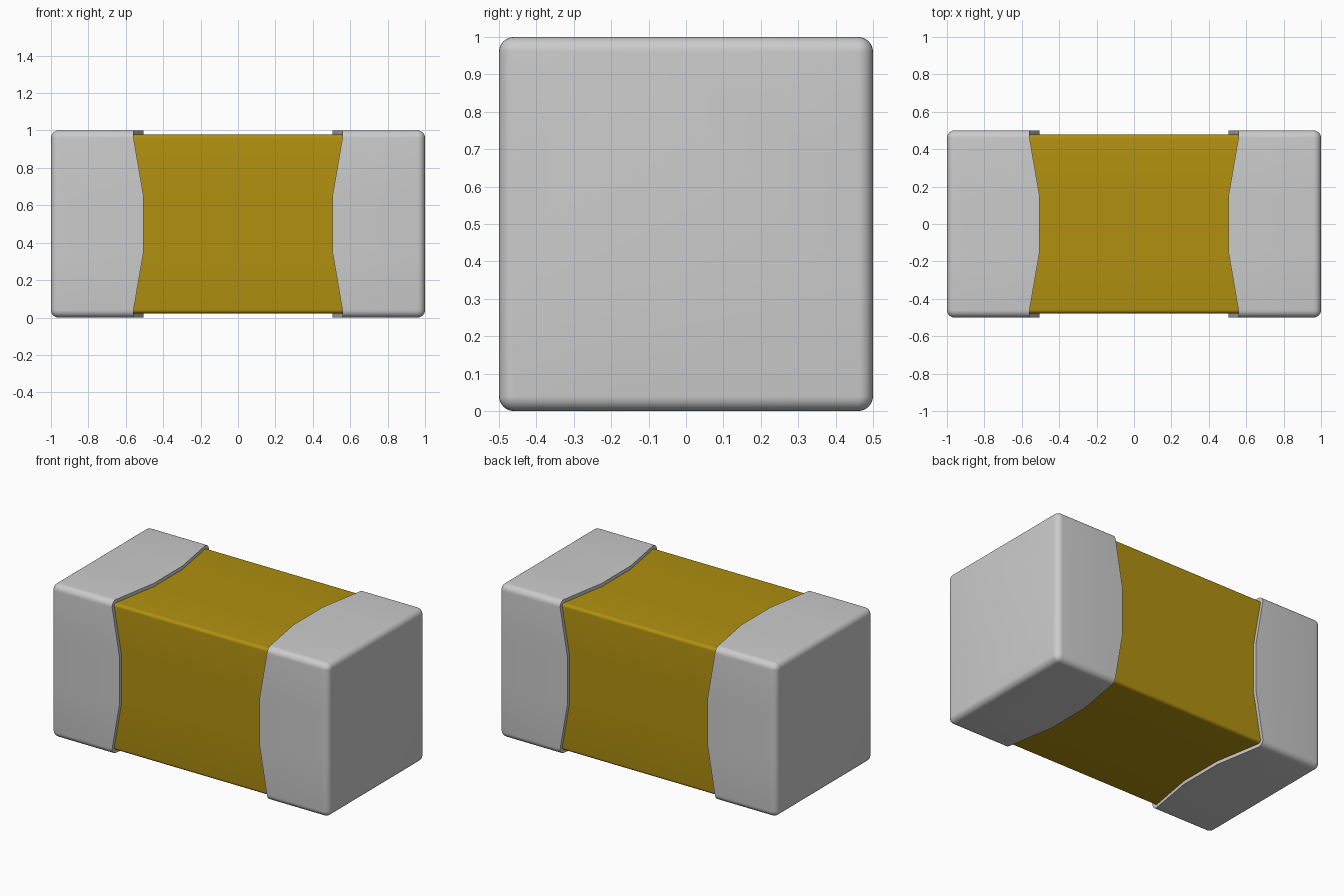
import bpy, bmesh, math

if "Cube" in bpy.data.objects:
    bpy.data.objects.remove(bpy.data.objects["Cube"])

MID_Z = 0.5      # height of the long axis
ARC = 6          # segments in each rounded corner


def outline(half, radius):
    """Rounded square in (y, z) with two extra points along every side."""
    pts = []
    for k in range(4):
        c, s = [(1, 0), (0, 1), (-1, 0), (0, -1)][k]
        side = [(half, -0.15), (half, 0.15)]
        for i in range(ARC + 1):
            a = math.pi / 2 * i / ARC
            side.append((half - radius + radius * math.cos(a),
                         half - radius + radius * math.sin(a)))
        pts += [(u * c - v * s, u * s + v * c) for u, v in side]
    return pts


def loft(name, rings):
    """Skin a list of rings, closing both ends."""
    bm = bmesh.new()
    loops = [[bm.verts.new(p) for p in ring] for ring in rings]
    n = len(loops[0])
    for a, b in zip(loops, loops[1:]):
        for i in range(n):
            j = (i + 1) % n
            bm.faces.new((a[i], a[j], b[j], b[i]))
    bm.faces.new(loops[0])
    bm.faces.new(loops[-1])
    bmesh.ops.remove_doubles(bm, verts=bm.verts, dist=1e-5)
    bmesh.ops.recalc_face_normals(bm, faces=bm.faces)
    mesh = bpy.data.meshes.new(name)
    bm.to_mesh(mesh)
    bm.free()
    obj = bpy.data.objects.new(name, mesh)
    bpy.context.collection.objects.link(obj)
    bpy.ops.object.select_all(action='DESELECT')
    obj.select_set(True)
    bpy.context.view_layer.objects.active = obj
    bpy.ops.object.shade_smooth_by_angle(angle=math.radians(30))
    return obj


def flat_ring(x, half, radius):
    return [(x, y, MID_Z + z) for y, z in outline(half, radius)]


def rim_x(y, z):
    """Inner edge of a cap: straight in the middle, set back at the corners."""
    t = min(abs(y), abs(z))
    return 0.505 + 0.055 * min(1, max(0, (t - 0.15) / 0.32))


def end_cap(name, sign):
    r = 0.04
    rim = outline(0.5, r)
    lip = outline(0.476, 0.02)
    # hollow inside, stepped rim, outer wall, then the rounded end
    rings = [flat_ring(0.97, 0.476, 0.02),
             [(rim_x(*o), p[0], MID_Z + p[1]) for p, o in zip(lip, rim)],
             [(rim_x(*o), o[0], MID_Z + o[1]) for o in rim]]
    for i in range(ARC + 1):
        a = math.pi / 2 * i / ARC
        rings.append(flat_ring(1 - r + r * math.sin(a),
                               0.5 - r + r * math.cos(a), r * math.cos(a)))
    return loft(name, [[(sign * x, y, z) for x, y, z in ring] for ring in rings])


# ceramic block
body = loft("body", [flat_ring(x, 0.478, 0.02) for x in (-0.97, 0.97)])
mat = bpy.data.materials.new("brown_ceramic")
mat.diffuse_color = (0.44, 0.28, 0.005, 1)
mat.use_nodes = True
mat.node_tree.nodes["Principled BSDF"].inputs["Base Color"].default_value = mat.diffuse_color
body.data.materials.append(mat)

# metal end caps
end_cap("left_cap", -1)
end_cap("right_cap", 1)
